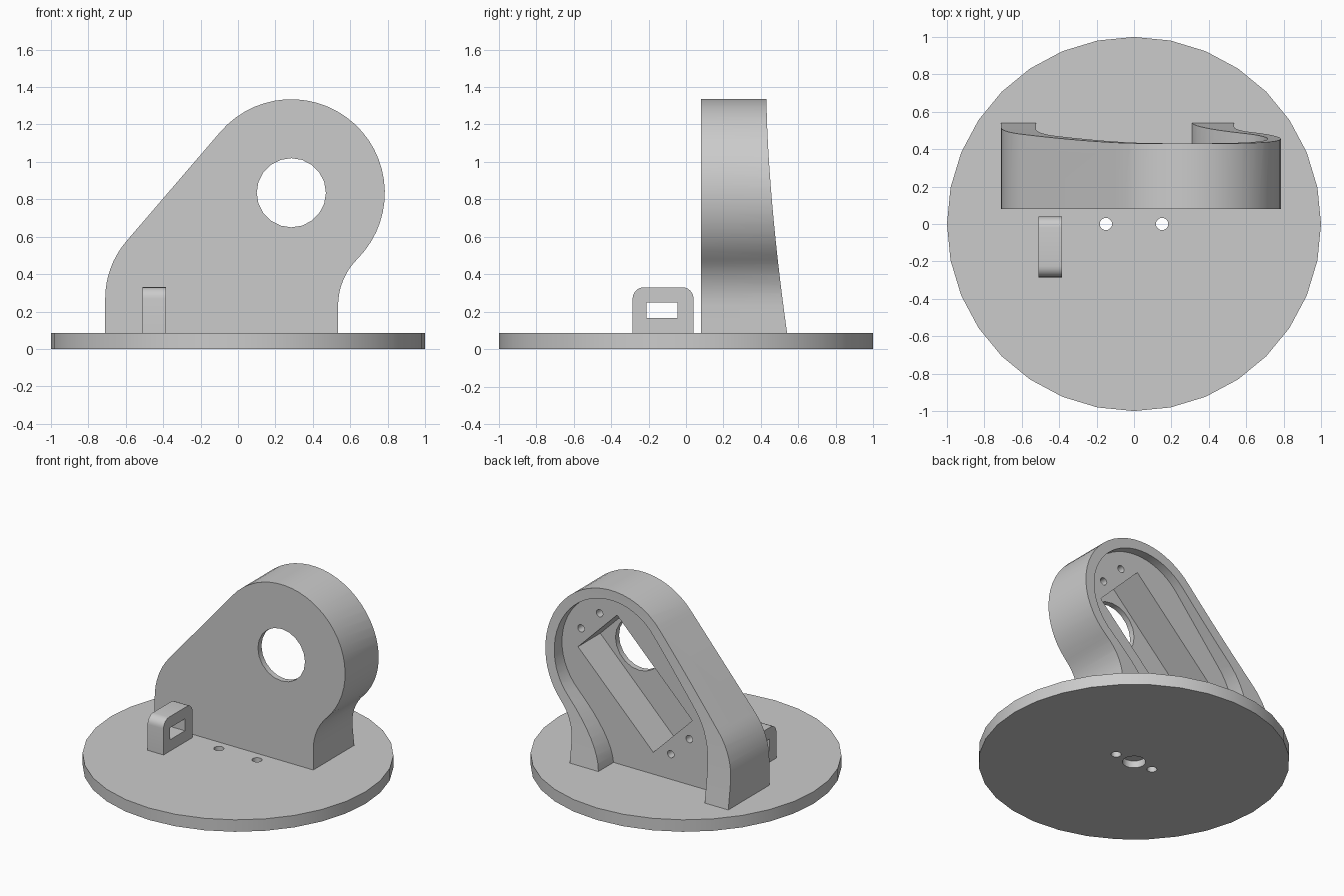
import bpy
import bmesh
from math import sin, cos, pi, radians
from mathutils import Vector

if "Cube" in bpy.data.objects:
    bpy.data.objects.remove(bpy.data.objects["Cube"])

grey = bpy.data.materials.new("light_grey")
grey.use_nodes = True
colour = (0.6, 0.6, 0.6, 1)
grey.diffuse_color = colour
grey.node_tree.nodes["Principled BSDF"].inputs["Base Color"].default_value = colour


def extrude(name, profile, axis, start, end):
    """Extrude a 2D profile along an axis; the profile uses the other two axes in order."""
    bm = bmesh.new()
    place = {"x": lambda u, v: (start, u, v),
             "y": lambda u, v: (u, start, v),
             "z": lambda u, v: (u, v, start)}[axis]
    face = bm.faces.new([bm.verts.new(place(u, v)) for u, v in profile])
    out = bmesh.ops.extrude_face_region(bm, geom=[face])
    step = Vector([(end - start) * (axis == a) for a in "xyz"])
    bmesh.ops.translate(bm, vec=step, verts=[g for g in out["geom"] if isinstance(g, bmesh.types.BMVert)])
    bmesh.ops.recalc_face_normals(bm, faces=bm.faces)
    mesh = bpy.data.meshes.new(name)
    bm.to_mesh(mesh)
    bm.free()
    mesh.materials.append(grey)
    obj = bpy.data.objects.new(name, mesh)
    bpy.context.collection.objects.link(obj)
    return obj


def arc(cx, cy, r, a, b, n):
    return [(cx + r * cos(radians(a + (b - a) * i / n)),
             cy + r * sin(radians(a + (b - a) * i / n))) for i in range(n + 1)]


def circle(cx, cy, r, n):
    return arc(cx, cy, r, 0, 360, n)[:-1]


def bend(p, c, q, n=8):
    """Quadratic curve from p to q with control point c."""
    p, c, q = Vector(p), Vector(c), Vector(q)
    return [tuple(p * (1 - t) ** 2 + c * 2 * t * (1 - t) + q * t * t)
            for t in (i / n for i in range(n + 1))]


def rect(u0, v0, u1, v1):
    return [(u0, v0), (u1, v0), (u1, v1), (u0, v1)]


def cut(obj, profile, axis, start, end):
    cutter = extrude("cutter", profile, axis, start, end)
    cutter.hide_render = True
    mod = obj.modifiers.new("cut", "BOOLEAN")
    mod.operation, mod.solver, mod.object = "DIFFERENCE", "EXACT", cutter
    bpy.context.view_layer.update()
    deps = bpy.context.evaluated_depsgraph_get()
    mesh = bpy.data.meshes.new_from_object(obj.evaluated_get(deps))
    obj.modifiers.clear()
    obj.data = mesh
    bpy.data.objects.remove(cutter)


DECK = 0.085           # top of the base disc
CX, CZ, R = 0.285, 0.835, 0.5   # round head of the bracket

# Base disc with two through holes and a blind socket underneath
base = extrude("base_disc", circle(0, 0, 1, 32), "z", 0, DECK)
for side in (-1, 1):
    cut(base, circle(0.15 * side, 0, 0.033, 16), "z", -0.1, 0.2)
cut(base, circle(0, 0, 0.075, 24), "z", -0.1, 0.05)

# Upright bracket: foot, concave neck, round head, slanted side, rounded shoulder
outline = [(-0.71, DECK), (0.535, DECK)]
outline += arc(0.889, 0.231, 0.354, 180, 135, 8)
outline += arc(CX, CZ, R, -45, 140, 28)[1:]
outline += arc(-0.24, 0.27, 0.47, 140, 180, 8)
bracket = extrude("bracket", outline, "y", 0.08, 0.7)

# Curved back face, leaning out toward the foot
back = [(0.43 + 0.11 * ((1.335 - z) / 1.25) ** 1.6, z)
        for z in (1.335 - 1.25 * i / 24 for i in range(25))]
back = [(0.43, 1.5)] + back + [(0.55, 0), (0.9, 0), (0.9, 1.5)]
cut(bracket, back, "x", -1, 1)

# Recess inside the rim
inner = [(-0.525, 0), (0.31, 0)]
inner += bend((0.31, DECK), (0.325, 0.267), (CX + 0.43 * cos(pi / 4), CZ - 0.43 * sin(pi / 4)))
inner += arc(CX, CZ, 0.43, -45, 140, 28)[1:]
inner += bend((-0.4, 0.685), (-0.525, 0.54), (-0.525, 0.3))
cut(bracket, inner, "y", 0.37, 0.8)

# Diagonal pocket, its four blind screw holes and the round bore in the front plate
MX, MZ = 0.14, 0.689


def diagonal(u, v):
    return (MX + (u + v) * cos(pi / 4), MZ + (u - v) * cos(pi / 4))


cut(bracket, [diagonal(u, v) for u, v in rect(-0.418, -0.217, 0.418, 0.217)], "y", 0.12, 0.6)
for u in (-0.498, 0.498):
    for v in (-0.103, 0.103):
        cut(bracket, circle(*diagonal(u, v), 0.026, 16), "y", 0.17, 0.6)
cut(bracket, circle(CX, CZ, 0.185, 20), "y", 0, 0.2)

# Small strap loop with rounded top corners and a slot
loop = [(-0.285, DECK), (0.04, DECK)]
loop += arc(-0.02, 0.27, 0.06, 0, 90, 6) + arc(-0.225, 0.27, 0.06, 90, 180, 6)
tab = extrude("strap_loop", loop, "x", -0.51, -0.385)
cut(tab, rect(-0.21, 0.165, -0.045, 0.25), "x", -0.7, -0.2)

# Smooth curved sides, keep hard edges
for obj in (base, bracket, tab):
    bpy.ops.object.select_all(action="DESELECT")
    obj.select_set(True)
    bpy.context.view_layer.objects.active = obj
    bpy.ops.object.shade_smooth_by_angle(angle=radians(30))
